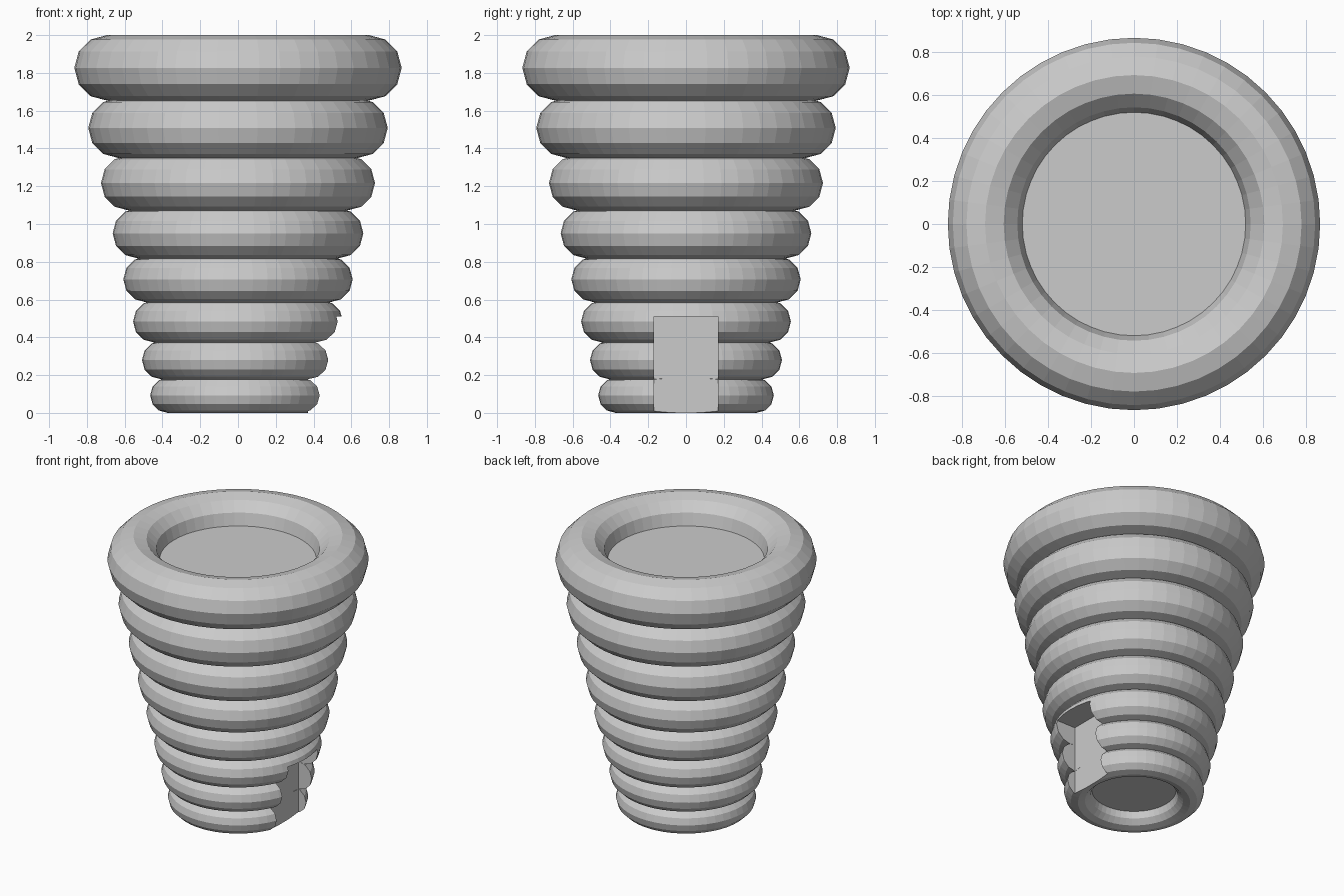
import bpy

if "Cube" in bpy.data.objects:
    bpy.data.objects.remove(bpy.data.objects["Cube"])

GROWTH = 1.093          # each coil is this much bigger than the one below
MAJOR, MINOR = 0.372, 0.093
TOP_MINOR = MINOR * GROWTH ** 7
STEP = (2 - TOP_MINOR - MINOR) * (GROWTH - 1) / (GROWTH ** 7 - 1)

# Coils stacked from small to large
parts = []
z = MINOR
for i in range(8):
    scale = GROWTH ** i
    bpy.ops.mesh.primitive_torus_add(
        major_segments=48, minor_segments=12, location=(0, 0, z),
        major_radius=MAJOR * scale, minor_radius=MINOR * scale)
    coil = bpy.context.object
    coil.name = f"coil_{i + 1}"
    parts.append(coil)
    top = z
    z += STEP * scale

# Solid tapered core closing the middle of the stack
bpy.ops.mesh.primitive_cone_add(
    vertices=48, radius1=MAJOR, radius2=MAJOR * GROWTH ** 7,
    depth=top - MINOR, location=(0, 0, (top + MINOR) / 2))
core = bpy.context.object
core.name = "core"

# Doorway recess cutter on the right side
bpy.ops.mesh.primitive_cube_add(size=1, location=(0.67, 0, 0.205))
cutter = bpy.context.object
cutter.name = "doorway_cutter"
cutter.dimensions = (0.6, 0.34, 0.61)
bpy.context.view_layer.update()

# Cut the doorway through the lower coils and the core
for part in parts[:3] + [core]:
    mod = part.modifiers.new("doorway", 'BOOLEAN')
    mod.operation = 'DIFFERENCE'
    mod.solver = 'EXACT'
    mod.object = cutter
    bpy.context.view_layer.objects.active = part
    bpy.ops.object.modifier_apply(modifier=mod.name)

bpy.data.objects.remove(cutter)
